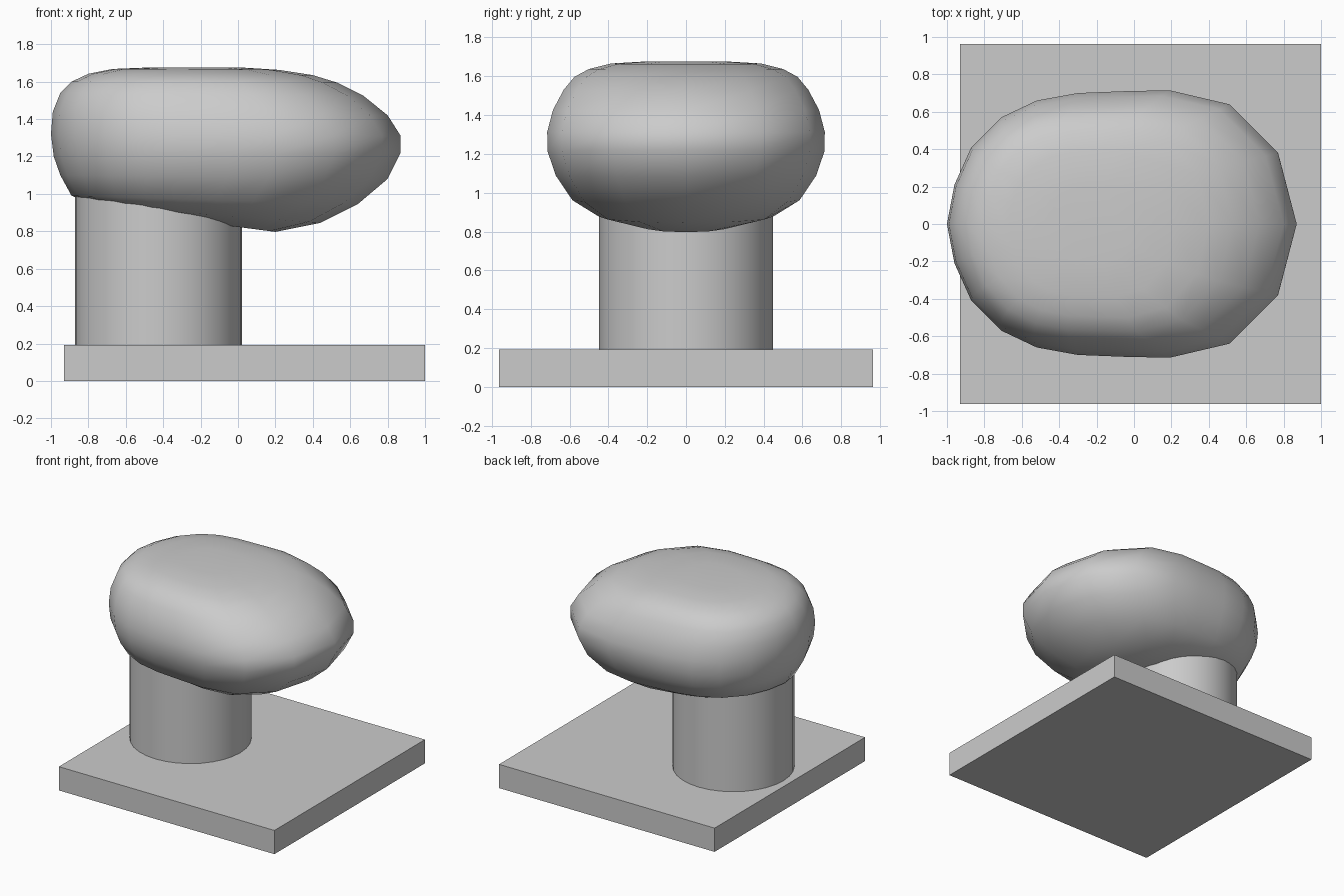
import bpy, bmesh
from math import radians

if "Cube" in bpy.data.objects:
    bpy.data.objects.remove(bpy.data.objects["Cube"])

# Square base plate
bpy.ops.mesh.primitive_cube_add(size=1, location=(0.035, 0, 0.096))
base = bpy.context.object
base.name = "base_plate"
base.scale = (1.93, 1.925, 0.192)

# Round post, its top hidden inside the head
bpy.ops.mesh.primitive_cylinder_add(vertices=32, radius=0.447, depth=0.86,
                                    location=(-0.425, 0, 0.62))
post = bpy.context.object
post.name = "post"
bpy.ops.object.shade_smooth_by_angle(angle=radians(40))

# Pebble-shaped head: half plan outline, front tip to rounded back
half = [(0.87, 0), (0.77, 0.38), (0.51, 0.64), (0.19, 0.715), (-0.05, 0.71),
        (-0.3, 0.70), (-0.52, 0.66), (-0.71, 0.57), (-0.87, 0.41), (-0.96, 0.21), (-1, 0)]
outline = half + [(x, -y) for x, y in half[-2:0:-1]]

# Tilted rings from bottom to top: left x, left z, right x, right z, half width
rings = [(-0.40, 0.875, 0.20, 0.797, 0.22),
         (-0.75, 0.935, 0.44, 0.845, 0.45),
         (-0.89, 0.99, 0.64, 0.945, 0.585),
         (-0.95, 1.10, 0.80, 1.08, 0.67),
         (-0.985, 1.20, 0.87, 1.22, 0.713),
         (-1.00, 1.32, 0.87, 1.31, 0.715),
         (-0.99, 1.44, 0.80, 1.42, 0.685),
         (-0.95, 1.54, 0.67, 1.525, 0.63),
         (-0.89, 1.60, 0.53, 1.595, 0.575),
         (-0.80, 1.642, 0.40, 1.635, 0.50),
         (-0.67, 1.668, 0.22, 1.663, 0.39),
         (-0.45, 1.677, 0.00, 1.677, 0.20)]

bm = bmesh.new()
loops = []
for xl, zl, xr, zr, w in rings:
    loop = []
    for x, y in outline:
        u = (x + 1) / 1.87
        loop.append(bm.verts.new((xl + (xr - xl) * u, y / 0.715 * w, zl + (zr - zl) * u)))
    loops.append(loop)
n = len(outline)
for a, b in zip(loops, loops[1:]):
    for i in range(n):
        j = (i + 1) % n
        bm.faces.new((a[i], a[j], b[j], b[i]))
bm.faces.new(loops[0][::-1])
bm.faces.new(loops[-1])
bmesh.ops.recalc_face_normals(bm, faces=bm.faces)
for f in bm.faces:
    f.smooth = True
mesh = bpy.data.meshes.new("head")
bm.to_mesh(mesh)
bm.free()
head = bpy.data.objects.new("head", mesh)
bpy.context.collection.objects.link(head)
